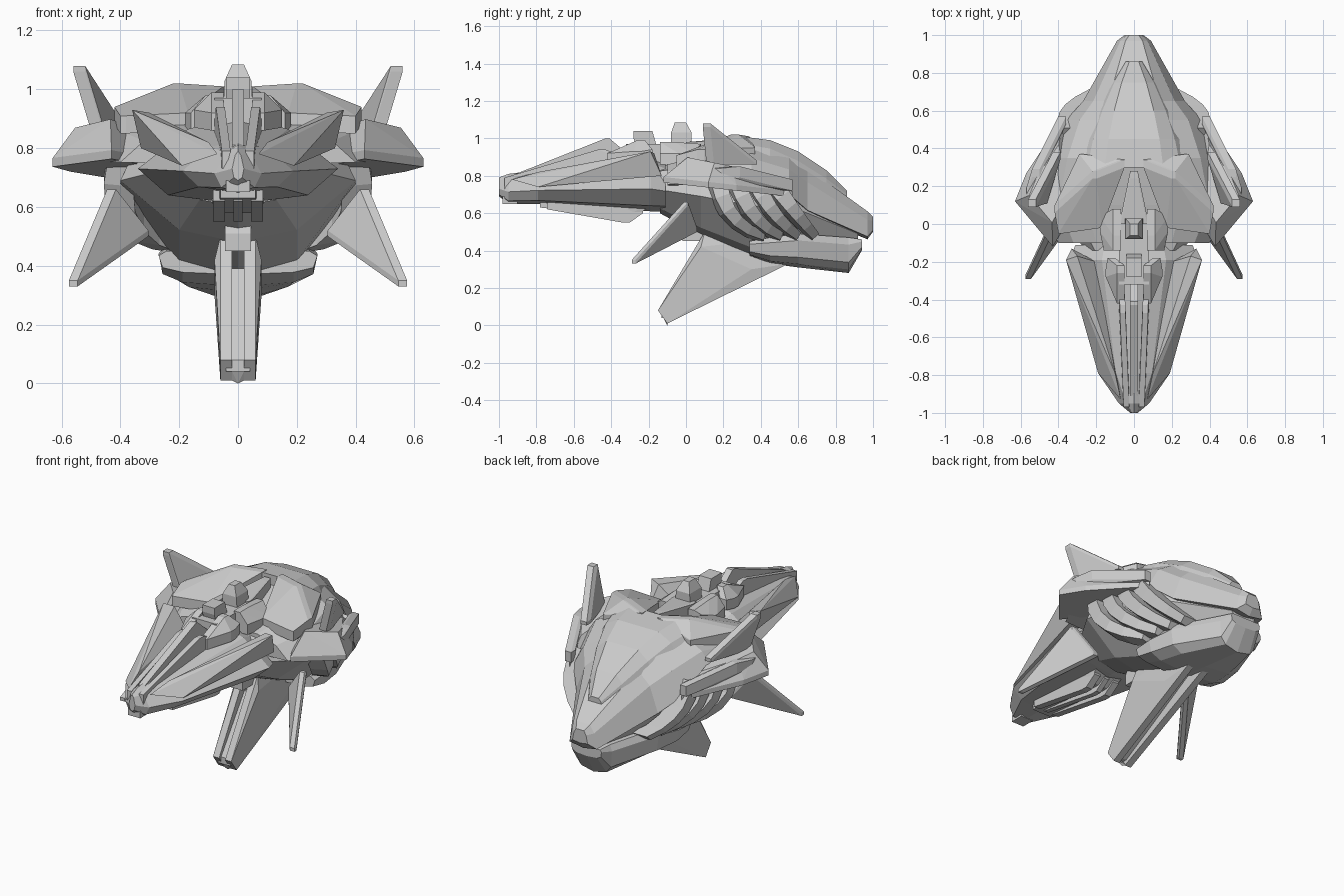
import bpy
import bmesh
from itertools import product
from mathutils import Vector

cube = bpy.data.objects.get("Cube")
if cube:
    bpy.data.objects.remove(cube, do_unlink=True)

# One plain hull colour
hull_colour = (.6, .6, .6, 1)
hull_material = bpy.data.materials.new("hull grey")
hull_material.use_nodes = True
hull_material.diffuse_color = hull_colour
hull_shader = hull_material.node_tree.nodes["Principled BSDF"]
hull_shader.inputs["Base Color"].default_value = hull_colour


def finish(name, builder, paired=False):
    """Turn a bmesh into a flat shaded object, mirrored across x when paired."""
    bmesh.ops.recalc_face_normals(builder, faces=builder.faces)
    mesh = bpy.data.meshes.new(name)
    builder.to_mesh(mesh)
    builder.free()
    mesh.materials.append(hull_material)
    part = bpy.data.objects.new(name, mesh)
    bpy.context.collection.objects.link(part)
    if paired:
        mirror = part.modifiers.new("mirror", "MIRROR")
        mirror.use_axis[0] = True


def facet(name, *corners, grow=(0, 0, 0), paired=False):
    """Convex block around corners, each thickened into a small box by grow.
    Central blocks are symmetric, paired blocks are repeated on the other side."""
    points = set()
    for corner in corners:
        for signs in product((-1, 1), repeat=3):
            x, y, z = (c + s * g for c, s, g in zip(corner, signs, grow))
            points.add((x, y, z))
            if not paired:
                points.add((-x, y, z))
    builder = bmesh.new()
    for point in sorted(points):
        builder.verts.new(point)
    result = bmesh.ops.convex_hull(builder, input=builder.verts)
    unused = set(result["geom_interior"] + result["geom_unused"])
    loose = [v for v in unused if isinstance(v, bmesh.types.BMVert)]
    bmesh.ops.delete(builder, geom=loose, context="VERTS")
    bmesh.ops.dissolve_limit(builder, angle_limit=.03, verts=builder.verts, edges=builder.edges)
    finish(name, builder, paired)


def skin(name, rings, paired=False):
    """Join equal rings of points into a closed skin."""
    builder = bmesh.new()
    loops = [[builder.verts.new(point) for point in ring] for ring in rings]
    for first, second in zip(loops, loops[1:]):
        for i in range(len(first)):
            builder.faces.new((first[i - 1], first[i], second[i], second[i - 1]))
    builder.faces.new(loops[0])
    builder.faces.new(loops[-1])
    finish(name, builder, paired)


def loft(name, profile, *stations):
    """Scale a unit half profile to each station: y, half width, floor, crown."""
    rings = []
    for y, width, floor, crown in stations:
        right = [(x * width, y, floor + z * (crown - floor)) for x, z in profile]
        left = [(-x, y, z) for x, y, z in reversed(right) if x > 0]
        rings.append(right + left)
    skin(name, rings)


# Unit half profiles, from top centre round to bottom centre
shell_profile = [(0, 1), (.5, 1), (.8, .7), (1, .1), (0, 0)]
body_profile = [(0, 1), (.8, .9), (1, .5), (.5, .1), (0, 0)]
prow_profile = [(0, 1), (.5, .85), (1, .4), (.7, .1), (0, 0)]
jaw_profile = [(0, 1), (.9, 1), (1, .8), (.95, .3), (.7, .1), (0, 0)]

# Inner body under the shell
loft("inner_body", body_profile,
     (-.14, .26, .6, .85), (.08, .4, .48, .9), (.35, .4, .36, .92),
     (.6, .28, .38, .86), (.92, .08, .38, .6))

# Lower shell layer running out to the tail, with a raised dome above it
loft("tail_shell", shell_profile,
     (-.1, .4, .74, .86), (.1, .5, .74, .91), (.35, .44, .74, .96), (.55, .36, .68, .9),
     (.65, .27, .59, .84), (.97, .09, .46, .61), (1, .05, .5, .58))
loft("dome_shell", shell_profile,
     (.3, .31, .88, 1.01), (.45, .27, .84, .99), (.6, .21, .76, .93),
     (.75, .13, .68, .83), (.86, .05, .66, .72))

# Collar sweeping forward from the dome on both sides of the bridge
facet("collar", (.06, .32, .98), (.21, .26, .99), (.28, .35, .92), (.41, .08, .91),
      (.39, -.03, .88), (.18, 0, .89), grow=(.01, .02, .03), paired=True)

# Broad side wings: a thin rim below a raised, backward sloping plateau
wing_outline = [(.63, .12), (.43, -.12), (.3, .1), (.36, .4), (.37, .57), (.57, .27)]
wing_middle = Vector((.44, .2))
wing_points = []
for outline_point in wing_outline:
    rim = Vector(outline_point)
    raised = rim.lerp(wing_middle, .4)
    wing_points += [(*rim, .78 - rim.y / 9), (*rim, .75 - rim.y / 9)]
    wing_points += [(*raised, .9 - raised.y / 5)]
facet("wing", *wing_points, paired=True)
facet("wing_fairing", (.55, .17, .81), (.52, .27, .82), (.38, .55, .75),
      grow=(.02, .02, .03), paired=True)

# Upper horn fins and lower swept fins
facet("upper_fin", (.54, .11, 1.07), (.48, .13, .87), (.41, .36, .87),
      grow=(.02, .02, .01), paired=True)
facet("lower_fin", (.56, -.28, .34), (.43, 0, .65), (.32, .05, .51),
      grow=(.015, .01, .01), paired=True)

# Curved ribs fanning down each flank
rib_count = 4
rib_steps = 5
for index in range(rib_count):
    back = index / (rib_count - 1)
    top = Vector((.44, .16, .78)) + back * Vector((-.05, .3, -.03))
    bend = Vector((.51, .2, .53)) + back * Vector((-.06, .38, .06))
    bottom = Vector((.29, .42, .47)) + back * Vector((-.05, .27, 0))
    inward = Vector((-.1, 0, 0))
    rings = []
    for step in range(rib_steps + 1):
        u = step / rib_steps
        upper, lower = top.lerp(bend, u), bend.lerp(bottom, u)
        centre = upper.lerp(lower, u)
        across = (lower - upper).cross(inward).normalized() * (.06 - .03 * u)
        outer = [centre - across / 2, centre + across]
        inner = [centre + across + inward, centre - across + inward]
        rings.append(outer + inner)
    skin(f"flank_rib_{index + 1}", rings, paired=True)

# Rear lower jaw with flared front corners
loft("lower_jaw", jaw_profile,
     (.34, .27, .37, .45), (.45, .27, .33, .47), (.6, .24, .31, .49),
     (.87, .12, .28, .47), (.94, .1, .4, .46))

# Keel fin: two side rails with a recessed strip between them
facet("keel_rail", (.04, -.15, .08), (.04, -.1, .01), (.06, .35, .3), (.05, .55, .33),
      (.05, .35, .45), (.04, .1, .5), (.06, .08, .42), grow=(.02, 0, 0), paired=True)
facet("keel_strip", (0, -.11, .06), (0, .11, .37), (0, .4, .36), grow=(.04, .02, .02))
facet("keel_tip", (.03, -.13, .06), (.04, -.1, .02), (0, -.1, 0))
facet("neck_block", (0, .04, .48), (0, .1, .58), grow=(.045, .06, .03))

# Long faceted prow with raised outer ridges
loft("prow", prow_profile,
     (-1, .02, .69, .79), (-.95, .08, .65, .81), (-.79, .19, .65, .83),
     (-.19, .34, .61, .91), (-.11, .31, .61, .88))
facet("prow_ridge", (.19, -.79, .74), (.07, -.93, .78), (.1, -.79, .82), (.36, -.19, .93),
      (.3, -.17, .92), (.33, -.13, .8), (.2, -.2, .82), paired=True)
facet("prow_beak", (0, -.94, .67), grow=(.04, .04, .02))

# Spine blade and flanking rails along the prow
facet("prow_spine", (0, -.9, .79), (0, -.42, .98), (0, -.3, .88), grow=(.02, .01, .02))
facet("spine_rail", (.04, -.95, .76), (.06, -.45, .91), (.07, -.3, .85),
      grow=(.015, .02, .03), paired=True)

# Stepped bridge with sloping shoulders
facet("bridge_shoulder", (.07, -.4, .89), (.13, -.26, .9), (.12, -.2, .91), (.07, -.24, .96),
      grow=(.02, .02, .03), paired=True)
facet("bridge_wing", (.16, 0, .89), (.14, -.1, .89), (.09, -.1, .95), (.09, .04, .94),
      grow=(.02, .04, .03), paired=True)
facet("bridge_base", (0, -.14, .92), grow=(.08, .18, .05))
facet("bridge_front_tower", (0, -.21, .95), (0, -.23, 1.02), grow=(.04, .05, .02))
facet("bridge_rear_tower", (.05, .03, .95), (.05, -.08, .95), (.045, .03, 1.03),
      (.045, -.08, 1.03), (.02, 0, 1.085), (.02, -.06, 1.085))
facet("bridge_ramp", (.05, .02, .94), (0, .26, .96), grow=(.02, .02, .04))

# Weapon cluster under the prow
facet("chin_housing", (.06, -.76, .65), (.08, -.3, .6), (.09, -.22, .65), grow=(0, .02, .02))
chin_rail = [(-.72, .64), (-.32, .57), (-.25, .62)]
facet("chin_centre_rail", *[(0, y, z) for y, z in chin_rail], grow=(.015, .02, .02))
facet("chin_side_rail", *[(.065, y, z) for y, z in chin_rail], grow=(.02, .02, .02), paired=True)
